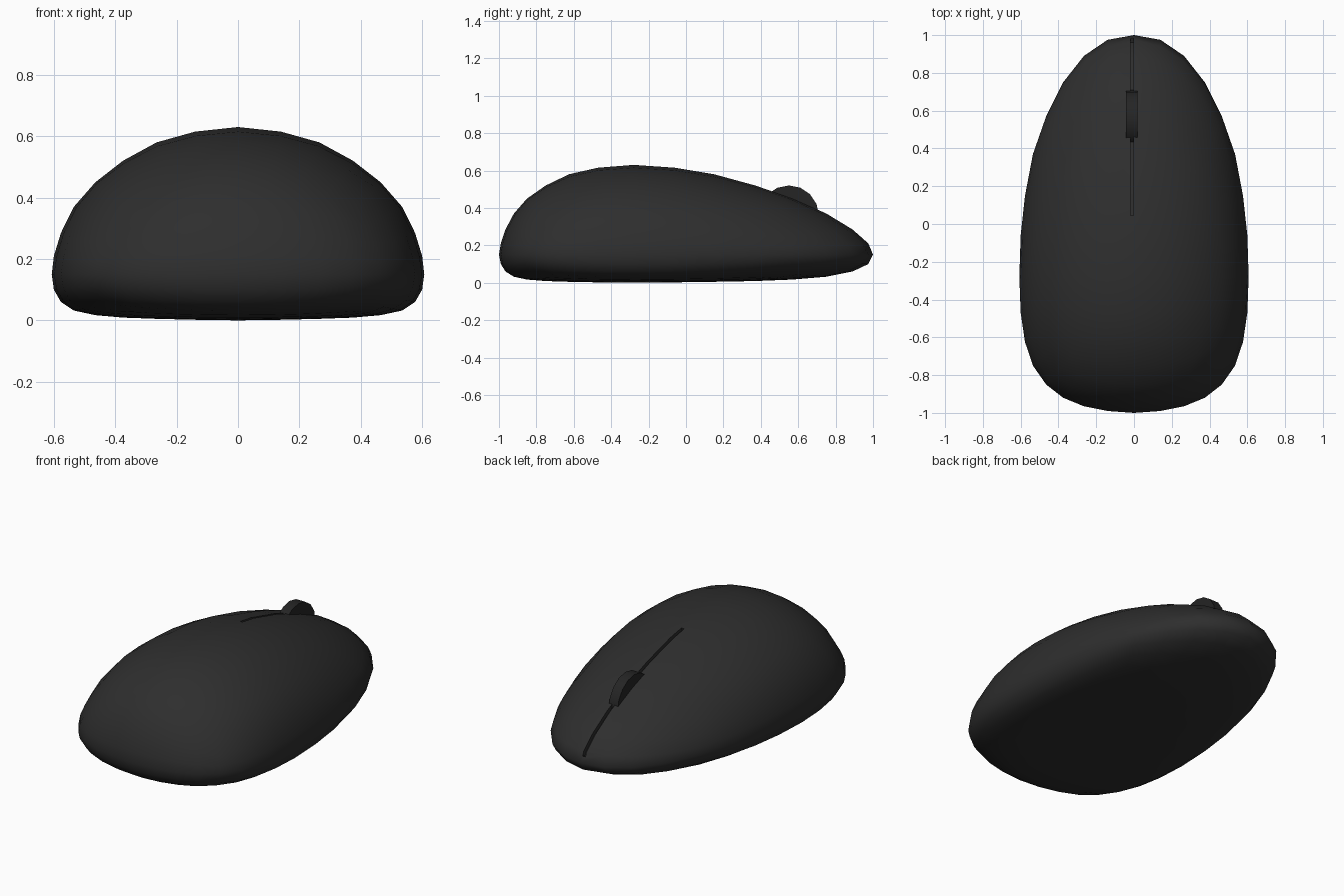
import bpy, bmesh, math
from mathutils import Vector

if "Cube" in bpy.data.objects:
    bpy.data.objects.remove(bpy.data.objects["Cube"])

# Quarter-curves: position against angle (11.25 degree steps) from the widest ring
SIDE = [0, .14, .265, .375, .465, .535, .577, .6, .607]
NOSE = [-.28, -.06, .15, .37, .57, .75, .89, .975, 1.0]
TAIL = [-.28, -.47, -.625, -.75, -.85, -.92, -.965, -.99, -1.0]
UPPER = [.15, .21, .285, .37, .45, .52, .58, .615, .63]
LOWER = [.15, .10, .06, .032, .017, .009, .005, .002, 0]


def material(name, value):
    m = bpy.data.materials.new(name)
    m.diffuse_color = (value, value, value, 1)
    m.use_nodes = True
    m.node_tree.nodes["Principled BSDF"].inputs["Base Color"].default_value = m.diffuse_color
    return m


def make_object(name, bm, mat=None):
    bmesh.ops.recalc_face_normals(bm, faces=bm.faces)
    me = bpy.data.meshes.new(name)
    bm.to_mesh(me)
    bm.free()
    ob = bpy.data.objects.new(name, me)
    bpy.context.collection.objects.link(ob)
    if mat:
        me.materials.append(mat)
    return ob


def activate(ob):
    bpy.ops.object.select_all(action='DESELECT')
    ob.select_set(True)
    bpy.context.view_layer.objects.active = ob


def sample(table, s):
    t = math.asin(min(1, abs(s))) / math.radians(11.25)
    i = min(int(t), 7)
    return table[i] + (table[i + 1] - table[i]) * (t - i)


black = material("black_plastic", .027)
rubber = material("wheel_rubber", .018)

# Body: quad sphere reshaped by the quarter-curves
bm = bmesh.new()
bmesh.ops.create_cube(bm, size=2)
bmesh.ops.subdivide_edges(bm, edges=bm.edges[:], cuts=7, use_grid_fill=True)
for v in bm.verts:
    u = Vector([math.tan(c * math.pi / 4) for c in v.co]).normalized()
    v.co = (math.copysign(sample(SIDE, u.x), u.x),
            sample(NOSE if u.y > 0 else TAIL, u.y),
            sample(UPPER if u.z > 0 else LOWER, u.z))
body = make_object("mouse_body", bm, black)

# Groove between the buttons: a thin cutter following the top profile
path = [Vector((0, .985, .185))]
path += [Vector((0, NOSE[8 - k], UPPER[k])) for k in range(1, 7)]
path.append(Vector((0, .045, .597)))
bm = bmesh.new()
rings = []
for i, p in enumerate(path):
    d = path[min(i + 1, len(path) - 1)] - path[max(i - 1, 0)]
    n = Vector((0, d.z, -d.y)).normalized()
    rings.append([bm.verts.new(p + n * off + Vector((x, 0, 0)))
                  for x, off in ((-.019, -.025), (-.002, -.025), (-.002, .04), (-.019, .04))])
for a, b in zip(rings, rings[1:]):
    for j in range(4):
        k = (j + 1) % 4
        bm.faces.new((a[j], a[k], b[k], b[j]))
bm.faces.new(rings[0])
bm.faces.new(rings[-1])
cutter = make_object("groove_cutter", bm)
cutter.hide_render = True

mod = body.modifiers.new("groove", 'BOOLEAN')
mod.operation = 'DIFFERENCE'
mod.solver = 'EXACT'
mod.object = cutter
activate(body)
bpy.ops.object.modifier_apply(modifier=mod.name)
bpy.data.objects.remove(cutter, do_unlink=True)
activate(body)
bpy.ops.object.shade_smooth_by_angle(angle=math.radians(60))

# Scroll wheel, half sunk into the body
bpy.ops.mesh.primitive_cylinder_add(vertices=16, radius=.16, depth=.06,
                                    location=(-.012, .55, .36),
                                    rotation=(0, math.pi / 2, 0))
wheel = bpy.context.object
wheel.name = "scroll_wheel"
wheel.data.materials.append(rubber)
bpy.ops.object.shade_smooth_by_angle(angle=math.radians(30))
